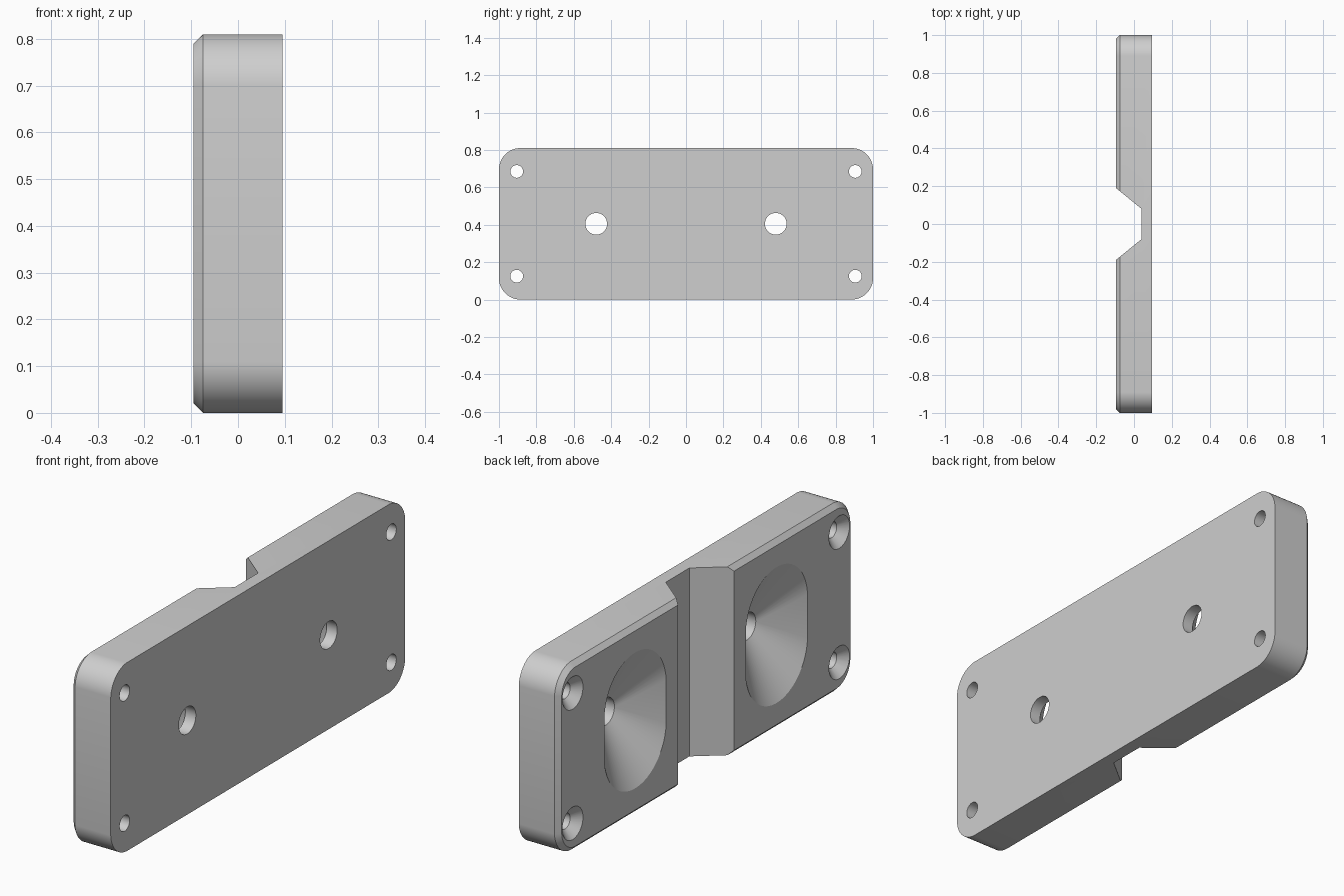
import bpy
import bmesh
from math import pi, cos, sin, radians

cube = bpy.data.objects.get("Cube")
if cube:
    bpy.data.objects.remove(cube)

GREY = (0.62, 0.62, 0.62, 1)
grey = bpy.data.materials.new("plain grey")
grey.use_nodes = True
grey.diffuse_color = GREY
grey.node_tree.nodes["Principled BSDF"].inputs["Base Color"].default_value = GREY

BACK, FACE = 0.095, -0.095      # flat mounting side and chamfered side
HEIGHT = 0.81
MID = HEIGHT / 2


def ring(x, cy, cz, r, hy=0, hz=0, n=14):
    """Rounded outline at depth x: arcs of radius r around corners at +-hy, +-hz."""
    pts = []
    for i in range(4 * n):
        a = (i + 0.5) * pi / (2 * n)
        sy = 1 if cos(a) > 0 else -1
        sz = 1 if sin(a) > 0 else -1
        pts.append((x, cy + sy * hy + r * cos(a), cz + sz * hz + r * sin(a)))
    return pts


def loft(name, rings):
    """Closed solid through a list of outlines with equal point counts."""
    bm = bmesh.new()
    loops = [[bm.verts.new(p) for p in pts] for pts in rings]
    for a, b in zip(loops, loops[1:]):
        for i in range(len(a)):
            j = (i + 1) % len(a)
            bm.faces.new((a[i], a[j], b[j], b[i]))
    bm.faces.new(loops[0])
    bm.faces.new(loops[-1])
    bmesh.ops.recalc_face_normals(bm, faces=bm.faces)
    mesh = bpy.data.meshes.new(name)
    bm.to_mesh(mesh)
    bm.free()
    mesh.materials.append(grey)
    obj = bpy.data.objects.new(name, mesh)
    bpy.context.collection.objects.link(obj)
    return obj


# Plate with rounded corners and a chamfered rim on one side
R, CH = 0.115, 0.02
hy, hz = 1 - R, MID - R
plate = loft("mounting_plate", [
    ring(FACE, 0, MID, R - CH, hy, hz),
    ring(FACE + CH, 0, MID, R, hy, hz),
    ring(BACK, 0, MID, R, hy, hz)])

cutters = []

# Vertical trapezoid groove across the middle
FLOOR, TOP, BOTTOM = 0.04, 0.19, 0.08
out = 0.02
wide = TOP + out * (TOP - BOTTOM) / (FLOOR - FACE)
groove = [(FACE - out, -wide), (FACE - out, wide), (FLOOR, BOTTOM), (FLOOR, -BOTTOM)]
cutters.append(loft("groove_cutter", [[(x, y, z) for x, y in groove]
                                      for z in (-0.1, HEIGHT + 0.1)]))

for side in (-1, 1):
    # Oblong funnel narrowing to a round hole
    cy = side * 0.48
    cutters.append(loft("funnel_cutter", [
        ring(FACE - out, cy, MID, 0.21, 0, 0.082),
        ring(FACE, cy, MID, 0.21, 0, 0.082),
        ring(0.045, cy, MID, 0.058),
        ring(BACK + out, cy, MID, 0.058)]))
    # Countersunk corner screw holes
    for up in (-1, 1):
        y, z = side * 0.905, MID + up * 0.28
        cutters.append(loft("screw_hole_cutter", [
            ring(FACE - out, y, z, 0.07, n=8),
            ring(FACE, y, z, 0.07, n=8),
            ring(FACE + 0.036, y, z, 0.034, n=8),
            ring(BACK + out, y, z, 0.034, n=8)]))

# Cut everything out of the plate, then remove the cutters
bpy.ops.object.select_all(action='DESELECT')
bpy.context.view_layer.objects.active = plate
plate.select_set(True)
for cutter in cutters:
    cutter.hide_render = True
    mod = plate.modifiers.new("cut", 'BOOLEAN')
    mod.operation = 'DIFFERENCE'
    mod.solver = 'EXACT'
    mod.object = cutter
    bpy.ops.object.modifier_apply(modifier=mod.name)
    bpy.data.objects.remove(cutter)

bpy.ops.object.shade_smooth_by_angle(angle=radians(25))
